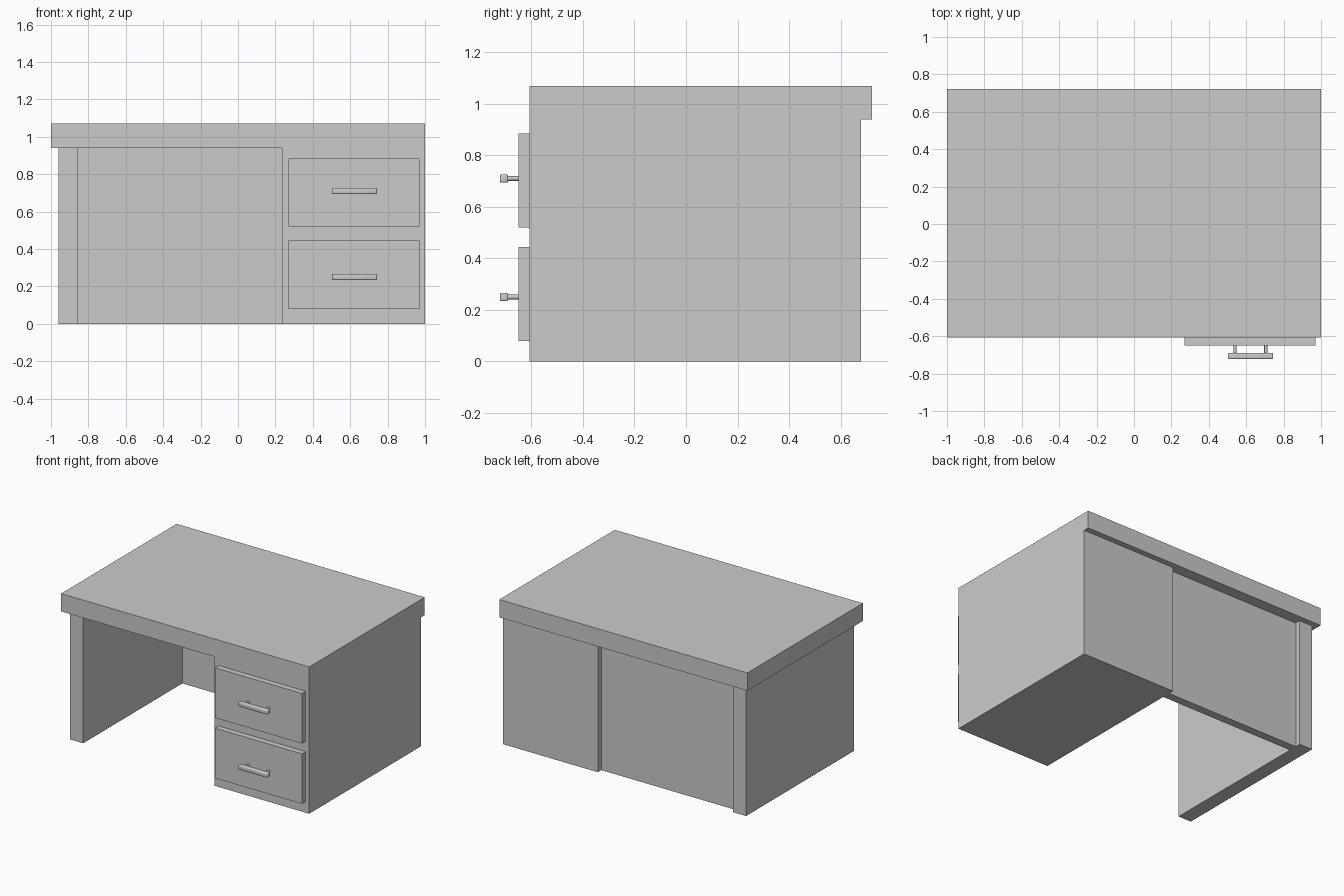
import bpy
import math

if "Cube" in bpy.data.objects:
    bpy.data.objects.remove(bpy.data.objects["Cube"])


def box(name, x, y, z, bevel=0.0):
    """Axis-aligned box from (min, max) ranges."""
    bpy.ops.mesh.primitive_cube_add(
        size=1, location=[(a + b) / 2 for a, b in (x, y, z)])
    ob = bpy.context.object
    ob.name = name
    ob.scale = [b - a for a, b in (x, y, z)]
    bpy.ops.object.transform_apply(location=False, rotation=False, scale=True)
    if bevel:
        mod = ob.modifiers.new("rounded_edges", 'BEVEL')
        mod.width = bevel
        mod.segments = 3
        bpy.ops.object.modifier_apply(modifier=mod.name)
        bpy.ops.object.shade_smooth_by_angle(angle=math.radians(40))
    return ob


FRONT, BACK = -0.608, 0.68

# Worktop and drawer pedestal, fused into one flush body
pedestal = box("pedestal", (0.235, 1), (FRONT, BACK), (0, 1.0))
top = box("desk_top", (-1, 1), (FRONT, 0.722), (0.94, 1.07))
mod = top.modifiers.new("fuse_pedestal", 'BOOLEAN')
mod.operation = 'UNION'
mod.solver = 'EXACT'
mod.object = pedestal
bpy.ops.object.modifier_apply(modifier=mod.name)
bpy.data.objects.remove(pedestal, do_unlink=True)

# Left side panel and recessed back panel
box("left_side_panel", (-0.96, -0.855), (-0.562, BACK), (0, 0.94))
box("back_panel", (-0.855, 0.235), (0.58, 0.64), (0, 0.94))

# Two drawers, each with a bar handle on two posts
for label, z0, hz in (("lower", 0.08, 0.25), ("upper", 0.52, 0.71)):
    box(label + "_drawer_front", (0.27, 0.97), (-0.65, FRONT), (z0, z0 + 0.365))
    box(label + "_handle_bar", (0.503, 0.743), (-0.722, -0.69),
        (hz - 0.016, hz + 0.016), bevel=0.006)
    for side, px in (("left", 0.54), ("right", 0.705)):
        bpy.ops.mesh.primitive_cylinder_add(
            vertices=16, radius=0.009, depth=0.05,
            location=(px, -0.673, hz), rotation=(math.pi / 2, 0, 0))
        bpy.context.object.name = f"{label}_handle_post_{side}"
        bpy.ops.object.shade_smooth_by_angle(angle=math.radians(40))
